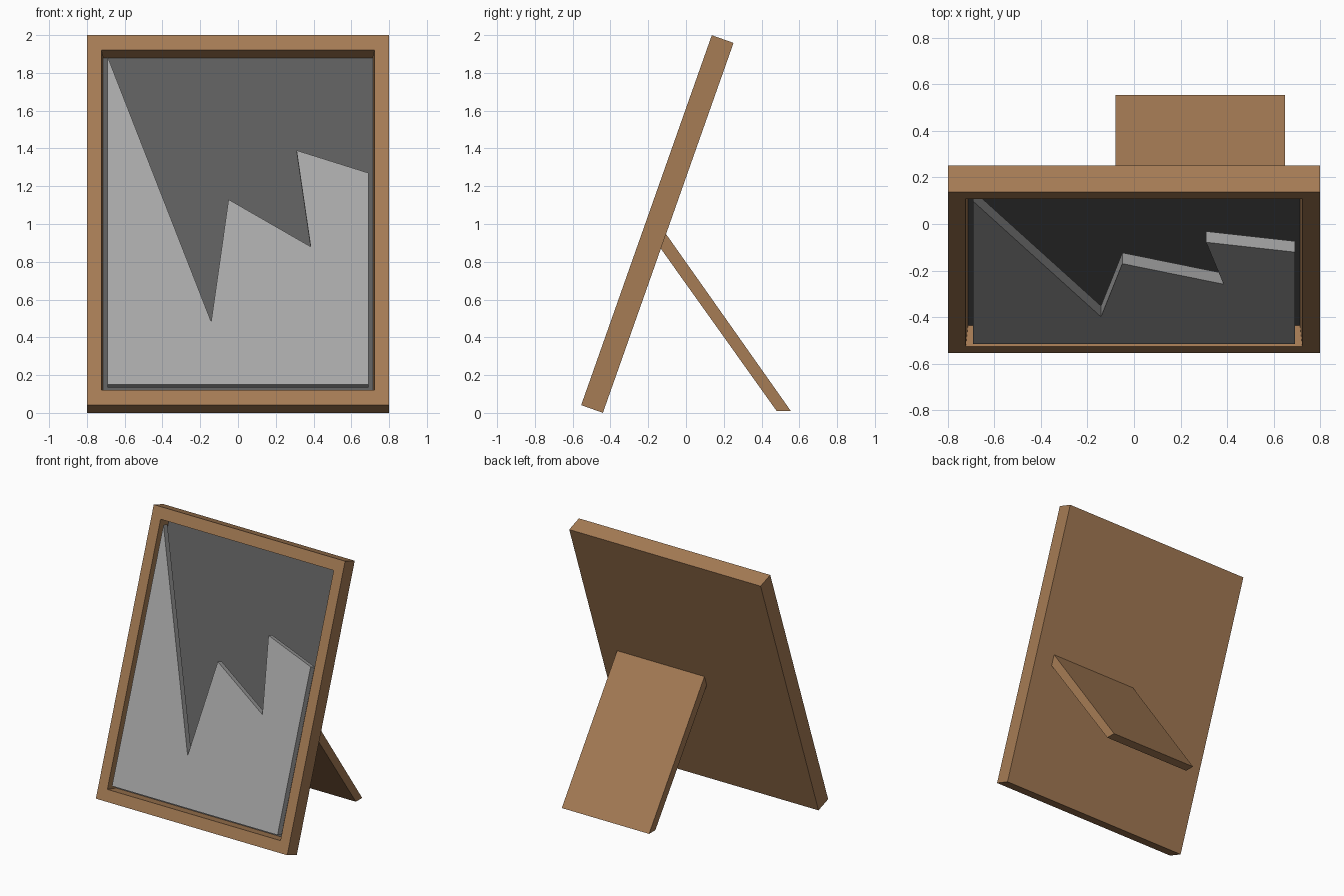
import bpy, bmesh, math
from mathutils import Matrix, Vector

cube = bpy.data.objects.get("Cube")
if cube:
    bpy.data.objects.remove(cube, do_unlink=True)


def material(name, colour):
    mat = bpy.data.materials.new(name)
    mat.use_nodes = True
    mat.diffuse_color = (*colour, 1)
    mat.node_tree.nodes["Principled BSDF"].inputs["Base Color"].default_value = (*colour, 1)
    return mat


wood = material("brown wood", (0.38, 0.2, 0.09))
glass = material("grey glass", (0.39, 0.39, 0.39))
backing = material("dark grey backing", (0.11, 0.11, 0.11))

# Leaning plane: local y is depth into the frame, local z runs up its face
TILT = math.radians(19.45)
FOOT_Y, FOOT_Z = -0.555, 0.041
LEAN = Matrix.Translation((0, FOOT_Y, FOOT_Z)) @ Matrix.Rotation(-TILT, 4, 'X')
WIDTH, LENGTH, DEPTH = 1.6, 2.077, 0.122


def finish(bm, name, mats, matrix=None):
    bmesh.ops.recalc_face_normals(bm, faces=bm.faces)
    mesh = bpy.data.meshes.new(name)
    if matrix:
        bm.transform(matrix)
    bm.to_mesh(mesh)
    bm.free()
    for mat in mats:
        mesh.materials.append(mat)
    obj = bpy.data.objects.new(name, mesh)
    bpy.context.collection.objects.link(obj)
    return obj


def extrude_profile(points, offset):
    bm = bmesh.new()
    face = bm.faces.new([bm.verts.new(p) for p in points])
    new = bmesh.ops.extrude_face_region(bm, geom=[face], use_keep_orig=True)["geom"]
    bmesh.ops.translate(bm, vec=offset, verts=[v for v in new if isinstance(v, bmesh.types.BMVert)])
    return bm


# Frame: slab with a slightly tapered recess and a dark backing
bm = bmesh.new()
bmesh.ops.create_cube(bm, size=1, matrix=Matrix.Translation((0, DEPTH / 2, LENGTH / 2))
                      @ Matrix.Diagonal((WIDTH, DEPTH, LENGTH, 1)))
bm.normal_update()
front = min(bm.faces, key=lambda f: f.calc_center_median().y)
bmesh.ops.inset_individual(bm, faces=[front], thickness=0.108)
for v in front.verts:
    v.co.z += 0.008 if v.co.z < 1 else -0.008
bmesh.ops.inset_individual(bm, faces=[front], thickness=0.014)
bmesh.ops.translate(bm, vec=(0, 0.093, 0), verts=front.verts)
front.material_index = 1
finish(bm, "picture_frame", [wood, backing], LEAN)

# Broken glass pane, flush with the frame front (outline as x and height)
outline = [(-0.692, 0.15), (0.692, 0.15), (0.692, 1.27), (0.31, 1.39),
           (0.385, 0.88), (-0.05, 1.13), (-0.142, 0.483), (-0.692, 1.89)]
points = [(x, 0, (z - FOOT_Z) / math.cos(TILT)) for x, z in outline]
finish(extrude_profile(points, Vector((0, 0.05, 0))), "broken_glass", [glass], LEAN)

# Support leg: sloping board behind the frame
side = [(-0.108, 0.95), (-0.135, 0.872), (0.48, 0.01), (0.555, 0.01)]
points = [(-0.08, y, z) for y, z in side]
finish(extrude_profile(points, Vector((0.73, 0, 0))), "support_leg", [wood])
